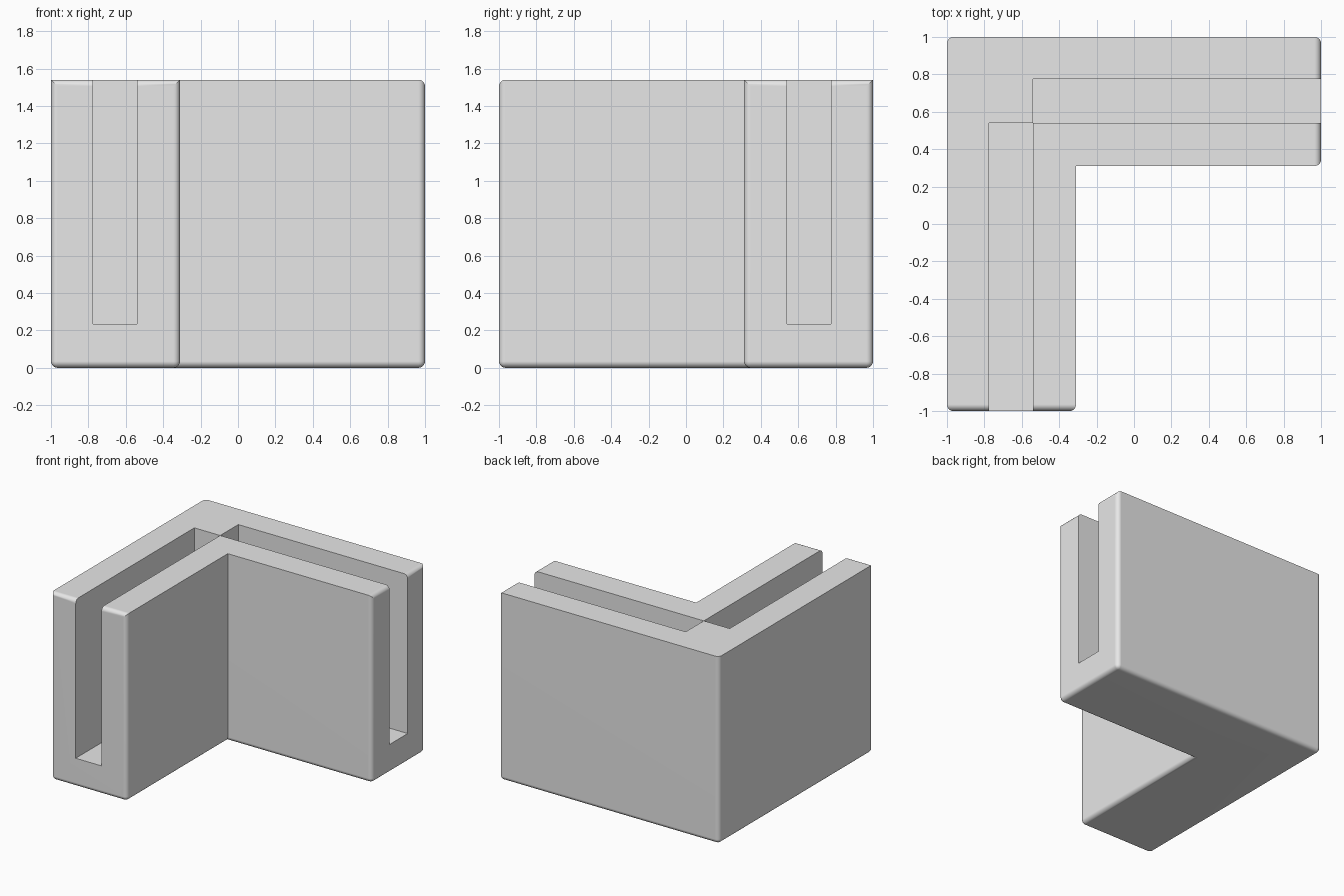
import bpy, bmesh
from mathutils import Vector

cube = bpy.data.objects.get("Cube")
if cube:
    bpy.data.objects.remove(cube)

HEIGHT, INNER = 1.54, 0.31        # body height, inside corner of the L
SLOT_IN, SLOT_OUT, FLOOR = 0.54, 0.775, 0.235
RADIUS = 0.035

grey = bpy.data.materials.new("plain grey")
grey.use_nodes = True
grey.diffuse_color = (0.8, 0.8, 0.8, 1)
grey.node_tree.nodes["Principled BSDF"].inputs["Base Color"].default_value = (0.8, 0.8, 0.8, 1)


def prism(name, outline, bottom, top):
    """Upright prism over an outline; returns its object."""
    bm = bmesh.new()
    face = bm.faces.new([bm.verts.new((x, y, bottom)) for x, y in outline])
    up = bmesh.ops.extrude_face_region(bm, geom=[face])["geom"]
    bmesh.ops.translate(bm, vec=(0, 0, top - bottom),
                        verts=[v for v in up if isinstance(v, bmesh.types.BMVert)])
    bmesh.ops.recalc_face_normals(bm, faces=bm.faces)
    mesh = bpy.data.meshes.new(name)
    bm.to_mesh(mesh)
    bm.free()
    mesh.materials.append(grey)
    obj = bpy.data.objects.new(name, mesh)
    bpy.context.collection.objects.link(obj)
    return obj


def box(name, x0, x1, y0, y1, z0, z1):
    return prism(name, [(x0, y0), (x1, y0), (x1, y1), (x0, y1)], z0, z1)


# L-shaped body
body = prism("corner_bracket", [(-1, -1), (-INNER, -1), (-INNER, INNER),
                                (1, INNER), (1, 1), (-1, 1)], 0, HEIGHT)

# Round the bottom rim, the outer uprights and the tops of the two arm ends
bm = bmesh.new()
bm.from_mesh(body.data)


def is_rounded(edge):
    mid = (edge.verts[0].co + edge.verts[1].co) / 2
    if mid.z < 0.01:
        return True
    if mid.z < HEIGHT - 0.01:
        return (mid.xy - Vector((-INNER, INNER))).length > 0.01
    return mid.x > 0.99 or mid.y < -0.99


bmesh.ops.bevel(bm, geom=[e for e in bm.edges if is_rounded(e)], offset=RADIUS,
                segments=5, profile=0.5, affect='EDGES', clamp_overlap=True)
bm.to_mesh(body.data)
bm.free()

# Panel slots, one per arm, both stopping at the solid corner post
cutters = [box("front_slot_cutter", -SLOT_OUT, -SLOT_IN, -1.2, SLOT_IN, FLOOR, 2),
           box("side_slot_cutter", -SLOT_IN, 1.2, SLOT_IN, SLOT_OUT, FLOOR, 2)]
bpy.ops.object.select_all(action='DESELECT')
body.select_set(True)
bpy.context.view_layer.objects.active = body
for cutter in cutters:
    cut = body.modifiers.new(cutter.name, 'BOOLEAN')
    cut.operation, cut.solver, cut.object = 'DIFFERENCE', 'EXACT', cutter
    bpy.ops.object.modifier_apply(modifier=cut.name)
    bpy.data.objects.remove(cutter)

# Smooth the rounded edges, keep the flat faces flat
bpy.ops.object.shade_smooth_by_angle(angle=0.6)
normals = body.modifiers.new("flat_faces", 'WEIGHTED_NORMAL')
normals.keep_sharp = True
